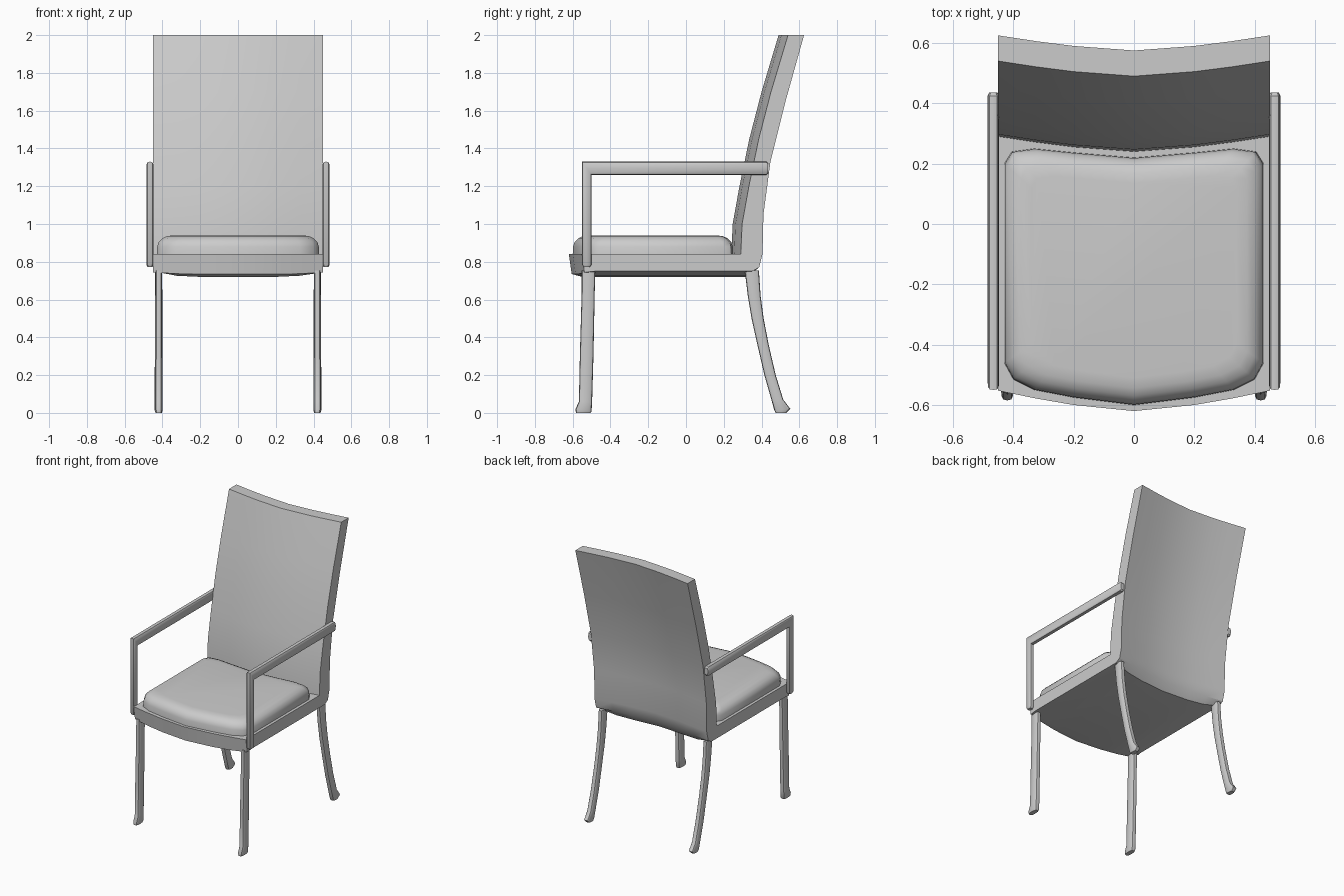
import bpy
import bmesh
import math

if "Cube" in bpy.data.objects:
    bpy.data.objects.remove(bpy.data.objects["Cube"])


def finish(name, bm):
    bmesh.ops.recalc_face_normals(bm, faces=bm.faces)
    mesh = bpy.data.meshes.new(name)
    bm.to_mesh(mesh)
    bm.free()
    ob = bpy.data.objects.new(name, mesh)
    bpy.context.collection.objects.link(ob)
    bpy.ops.object.select_all(action='DESELECT')
    ob.select_set(True)
    bpy.context.view_layer.objects.active = ob
    bpy.ops.object.shade_smooth_by_angle(angle=math.radians(35))
    return ob


def loft(name, rings):
    """Join equal-length closed rings with quads and cap both ends."""
    bm = bmesh.new()
    loops = [[bm.verts.new(p) for p in r] for r in rings]
    n = len(loops[0])
    for a, b in zip(loops, loops[1:]):
        for i in range(n):
            j = (i + 1) % n
            bm.faces.new((a[i], a[j], b[j], b[i]))
    bm.faces.new(loops[0])
    bm.faces.new(loops[-1])
    return finish(name, bm)


def bar(name, x, sections, sides=12):
    """Rounded bar; each section is (y, z) outer edge, (y, z) inner edge, half width."""
    def soft(v):
        return math.copysign(abs(v) ** 0.65, v)
    rings = []
    for ya, za, yb, zb, w in sections:
        ring = []
        for i in range(sides):
            t = 2 * math.pi * i / sides
            c, s = soft(math.cos(t)), soft(math.sin(t))
            ring.append((x + s * w,
                         (ya + yb) / 2 + c * (yb - ya) / 2,
                         (za + zb) / 2 + c * (zb - za) / 2))
        rings.append(ring)
    return loft(name, rings)


# One-piece seat and back shell: side profile at the centre, bowed across x
profile = [(-.62, .84), (.24, .84), (.247, 1.0), (.283, 1.2), (.335, 1.45),
           (.40, 1.7), (.49, 2.0), (.575, 2.0), (.477, 1.65), (.397, 1.33),
           (.36, 1.05), (.355, .84), (.337, .77), (.30, .72), (-.55, .72),
           (-.605, .735)]
columns = [(0, 0, 0), (.2, .015, 0), (.325, .031, .006), (.45, .05, .03)]
columns = [(-x, s, l) for x, s, l in reversed(columns[1:])] + columns
rings = []
for x, shift, lift in columns:
    rings.append([(x, y + shift * (1.35 if y < -.5 else 1),
                   z + (lift if z < .73 else lift * .3 if z < .74 else 0))
                  for y, z in profile])
loft("seat_and_back_shell", rings)

# Cushion: half outline mirrored, stacked in shrinking layers
half = [(0, -.60), (.2, -.575), (.33, -.55), (.40, -.515), (.43, -.46),
        (.43, .20), (.405, .24), (.33, .25), (.2, .237), (0, .22)]
outline = half + [(-x, y) for x, y in reversed(half[1:-1])]
layers = [(.835, 0), (.88, .002), (.905, .01), (.925, .03), (.936, .055), (.94, .09)]
rings = []
for z, inset in layers:
    kx, ky = 1 - inset / .43, 1 - inset / .42
    rings.append([(x * kx, -.175 + (y + .175) * ky, z) for x, y in outline])
loft("seat_cushion", rings)

# Legs and arms, mirrored left and right
front_leg = [(-.583, 0, -.505, 0, .017), (-.585, .02, -.50, .008, .021),
             (-.567, .06, -.497, .06, .021), (-.562, .3, -.49, .3, .020),
             (-.552, .65, -.483, .65, .019), (-.552, .755, -.48, .755, .018)]
back_leg = [(.475, 0, .53, 0, .017), (.468, .012, .552, .022, .021),
            (.452, .07, .515, .07, .021), (.415, .2, .475, .2, .021),
            (.378, .36, .438, .36, .020), (.347, .5, .411, .5, .020),
            (.327, .62, .395, .62, .019), (.311, .755, .386, .755, .018)]
arm = [(-.542, .772, -.508, .772, .013), (-.55, .785, -.50, .785, .019),
       (-.55, 1.33, -.50, 1.26, .019), (.425, 1.33, .425, 1.26, .019),
       (.435, 1.32, .435, 1.27, .014)]
for side, label in ((-1, "left"), (1, "right")):
    bar("front_leg_" + label, side * .42, front_leg)
    bar("back_leg_" + label, side * .42, back_leg)
    bar("armrest_" + label, side * .466, arm)
